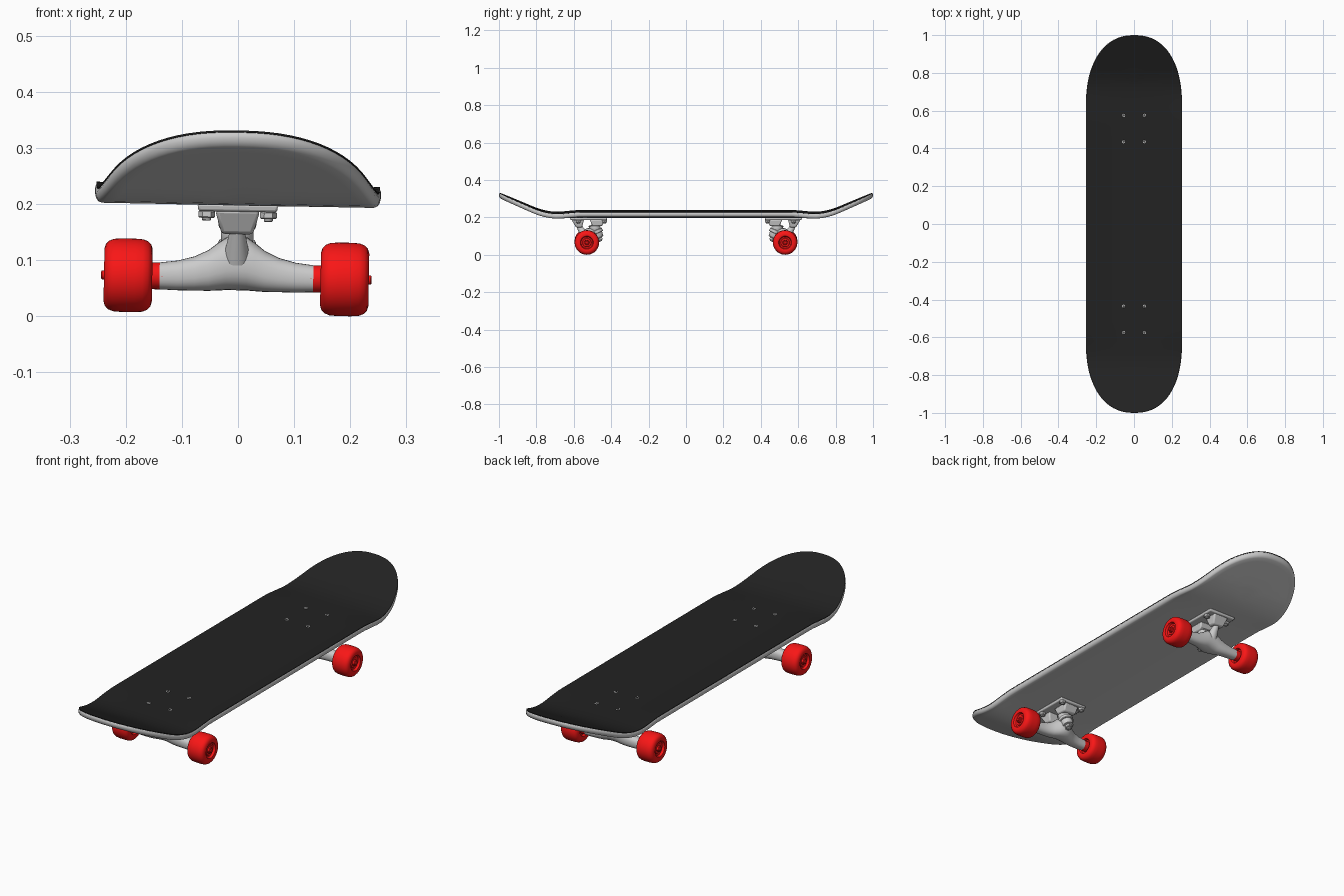
import bpy, bmesh, math
from mathutils import Matrix, Vector

if "Cube" in bpy.data.objects:
    bpy.data.objects.remove(bpy.data.objects["Cube"])

# the board leans very slightly to one side
LEAN = (Matrix.Translation((0, 0, 0.22)) @ Matrix.Rotation(math.radians(1.1), 4, 'Y')
        @ Matrix.Translation((0, 0, -0.22)))
HALF_TURN = Matrix.Rotation(math.pi, 4, 'Z')


def material(name, color):
    m = bpy.data.materials.new(name)
    m.diffuse_color = color
    m.use_nodes = True
    m.node_tree.nodes["Principled BSDF"].inputs["Base Color"].default_value = m.diffuse_color
    return m


RED = material("red", (0.95, 0.008, 0.008, 1))
BLACK = material("grip_black", (0.016, 0.016, 0.016, 1))


def finish(name, bm, matrix, mat=None, bevel=0, angle=35):
    bmesh.ops.remove_doubles(bm, verts=bm.verts, dist=1e-5)
    bm.transform(LEAN @ matrix)
    bmesh.ops.recalc_face_normals(bm, faces=bm.faces)
    me = bpy.data.meshes.new(name)
    bm.to_mesh(me)
    bm.free()
    ob = bpy.data.objects.new(name, me)
    bpy.context.collection.objects.link(ob)
    if mat:
        me.materials.append(mat)
    if bevel:
        b = ob.modifiers.new("bevel", 'BEVEL')
        b.width, b.segments = bevel, 2
    bpy.ops.object.select_all(action='DESELECT')
    ob.select_set(True)
    bpy.context.view_layer.objects.active = ob
    bpy.ops.object.shade_smooth_by_angle(angle=math.radians(angle))
    return ob


def loft(bm, rings, caps=False):
    rows = [[bm.verts.new(p) for p in r] for r in rings]
    n = len(rows[0])
    for a, b in zip(rows, rows[1:]):
        for i in range(n):
            j = (i + 1) % n
            bm.faces.new((a[i], a[j], b[j], b[i]))
    if caps:
        bm.faces.new(rows[0])
        bm.faces.new(rows[-1])


def lathe(name, profile, origin, axis, matrix, mat=None, seg=32):
    """Revolve (radius, distance) pairs round an axis starting at origin."""
    bm = bmesh.new()
    loft(bm, [[(r * math.cos(math.tau * i / seg), r * math.sin(math.tau * i / seg), d)
               for i in range(seg)] for r, d in profile])
    turn = Vector(axis).to_track_quat('Z', 'Y').to_matrix().to_4x4()
    return finish(name, bm, matrix @ Matrix.Translation(origin) @ turn, mat)


def rod(name, r, d0, d1, *rest, **kw):
    c = min(0.002, r * 0.2, (d1 - d0) * 0.3)
    return lathe(name, [(0, d0), (r - c, d0), (r, d0 + c), (r, d1 - c), (r - c, d1), (0, d1)], *rest, **kw)


def block(name, low, high, matrix, bevel=0.004):
    """Tapered block; each level is (half width x, y0, y1, z)."""
    bm = bmesh.new()
    loft(bm, [[(-w, a, z), (w, a, z), (w, b, z), (-w, b, z)] for w, a, b, z in (low, high)], True)
    return finish(name, bm, matrix, bevel=bevel)


# ---- deck: concentric rings from a centre spine out to the outline ----
def outline():
    hw, y0, n, quarter = 0.255, 0.62, 2.3, []
    for i in range(12):
        quarter.append((hw, y0 * i / 12))
    for i in range(21):
        a = math.pi / 2 * i / 20
        quarter.append((hw * max(0, math.cos(a)) ** (2 / n) if i < 20 else 0,
                        y0 + (1 - y0) * math.sin(a) ** (2 / n)))
    right = quarter
    left = [(-x, y) for x, y in reversed(quarter[:-1])]
    lower_left = [(-x, -y) for x, y in quarter[1:]]
    lower_right = [(x, -y) for x, y in reversed(quarter[1:-1])]
    return right + left + lower_left + lower_right


def height(x, y):
    d, run, slope = max(0, abs(y) - 0.68), 0.14, 0.43
    kick = slope * d * d / (2 * run) if d < run else slope * (d - run / 2)
    t = min(1, max(0, (0.70 - abs(y)) / 0.15))
    return 0.199 + kick + 0.011 * t * t * (3 - 2 * t) * abs(x / 0.255) ** 2.5


def sheet(name, profile, mat=None):
    bm = bmesh.new()
    rings = []
    for s, dz in profile:
        ring = []
        for x, y in outline():
            sy = max(-0.75, min(0.75, y))
            px, py = x * s, sy + (y - sy) * s
            ring.append((px, py, height(px, py) + dz))
        rings.append(ring)
    loft(bm, rings)
    finish(name, bm, Matrix(), mat, angle=50)


STEPS = [0, 0.2, 0.4, 0.6, 0.75, 0.88]
sheet("deck", [(s, 0) for s in STEPS] +
      [(0.96, 0), (0.98, 0.002), (0.994, 0.007), (1, 0.0135), (0.997, 0.019), (0.988, 0.024)] +
      [(s, 0.025) for s in reversed(STEPS)])
sheet("grip_sheet", [(s, 0.0245) for s in STEPS] + [(0.99, 0.0245), (0.99, 0.0275)] +
      [(s, 0.0275) for s in reversed(STEPS)], BLACK)


# ---- wheel half profile, mirrored to both faces ----
FACE = [(0, 0.031), (0.013, 0.031), (0.014, 0.034), (0.022, 0.034), (0.024, 0.031), (0.031, 0.032),
        (0.035, 0.042), (0.038, 0.043), (0.047, 0.043), (0.055, 0.0405), (0.061, 0.035),
        (0.0645, 0.026), (0.0655, 0.012)]
WHEEL = FACE + [(r, -d) for r, d in reversed(FACE)]

# ---- hanger sections: x, y0, y1, z0, z1 ----
HANGER = [(0.137, -0.554, -0.506, 0.047, 0.095), (0.105, -0.554, -0.505, 0.046, 0.099),
          (0.075, -0.555, -0.500, 0.046, 0.107), (0.050, -0.556, -0.490, 0.046, 0.119),
          (0.032, -0.557, -0.478, 0.047, 0.133), (0.018, -0.558, -0.470, 0.048, 0.142),
          (0.0, -0.558, -0.466, 0.048, 0.145)]


def truck(end, M):
    def nm(s):
        return end + "_" + s

    # plate with pivot cup and kingpin seat
    block(nm("baseplate"), (0.070, -0.617, -0.424, 0.188), (0.072, -0.62, -0.422, 0.201), M)
    block(nm("pivot_cup"), (0.028, -0.588, -0.556, 0.148), (0.040, -0.612, -0.545, 0.190), M, 0.006)
    block(nm("kingpin_seat"), (0.032, -0.500, -0.450, 0.155), (0.038, -0.515, -0.432, 0.190), M, 0.006)

    # hanger body lofted along the axle
    bm = bmesh.new()
    stations = HANGER + [(-s[0],) + s[1:] for s in reversed(HANGER[:-1])]
    rings = []
    for x, y0, y1, z0, z1 in stations:
        ring = []
        for i in range(28):
            a = math.tau * i / 28
            c, s = math.cos(a), math.sin(a)
            ring.append((x, (y0 + y1) / 2 + (y1 - y0) / 2 * math.copysign(abs(c) ** 0.85, c),
                         (z0 + z1) / 2 + (z1 - z0) / 2 * math.copysign(abs(s) ** 0.85, s)))
        rings.append(ring)
    loft(bm, rings, True)
    finish(nm("hanger"), bm, M)
    lathe(nm("pivot_arm"), [(0, 0), (0.024, 0), (0.014, 0.055), (0.011, 0.07), (0, 0.07)],
          (0, -0.54, 0.105), (0, -0.5, 0.75), M)

    # slanted kingpin stack: washers, bushings, hanger ring, nut
    K = ((0, -0.50, 0.175), (0, 0.40, -0.92), M)
    rod(nm("upper_washer"), 0.030, 0.010, 0.016, *K)
    lathe(nm("upper_bushing"), [(0, 0.015), (0.026, 0.015), (0.029, 0.022), (0.029, 0.04),
                                (0.026, 0.047), (0, 0.047)], *K)
    rod(nm("hanger_ring"), 0.034, 0.045, 0.064, *K)
    lathe(nm("lower_bushing"), [(0, 0.063), (0.028, 0.063), (0.027, 0.075), (0.022, 0.088), (0, 0.088)], *K)
    rod(nm("lower_washer"), 0.025, 0.087, 0.091, *K)
    rod(nm("kingpin_nut"), 0.017, 0.091, 0.105, *K, seg=6)
    rod(nm("kingpin"), 0.009, 0.0, 0.111, *K, seg=16)

    # wheels, spacers and axle nuts on both sides
    for side, sx in (("left", -1), ("right", 1)):
        A = ((0, -0.53, 0.071), (sx, 0, 0), M)
        lathe(nm(side + "_wheel"), [(r, d + 0.193) for r, d in WHEEL], *A, mat=RED, seg=48)
        rod(nm(side + "_spacer"), 0.024, 0.130, 0.170, *A, mat=RED)
        rod(nm(side + "_axle_nut"), 0.014, 0.215, 0.236, *A, mat=RED, seg=6)
        rod(nm(side + "_axle_end"), 0.008, 0.21, 0.241, *A, mat=RED, seg=16)

    # mounting bolts: slotted heads above, hex nuts below
    for i, (x, y) in enumerate([(-0.055, -0.575), (0.055, -0.575), (-0.055, -0.435), (0.055, -0.435)]):
        B = ((x, y, 0), (0, 0, 1), M)
        rod(nm("bolt_head_%d" % i), 0.010, 0.215, 0.2278, *B, seg=16)
        rod(nm("bolt_nut_%d" % i), 0.015, 0.176, 0.189, *B, seg=6)
        rod(nm("bolt_tip_%d" % i), 0.008, 0.171, 0.180, *B, seg=12)
        for k, (w, l) in enumerate([(0.0015, 0.007), (0.007, 0.0015)]):
            slot = block(nm("bolt_slot_%d_%d" % (i, k)), (w, -l, l, 0.226), (w, -l, l, 0.2281),
                         M @ Matrix.Translation((x, y, 0)), 0)
            slot.data.materials.append(BLACK)


truck("front", Matrix())
truck("back", HALF_TURN)

# rest the lowest wheel on the ground
low = min(v.co.z for o in bpy.data.objects for v in o.data.vertices)
for o in bpy.data.objects:
    o.location.z -= low
